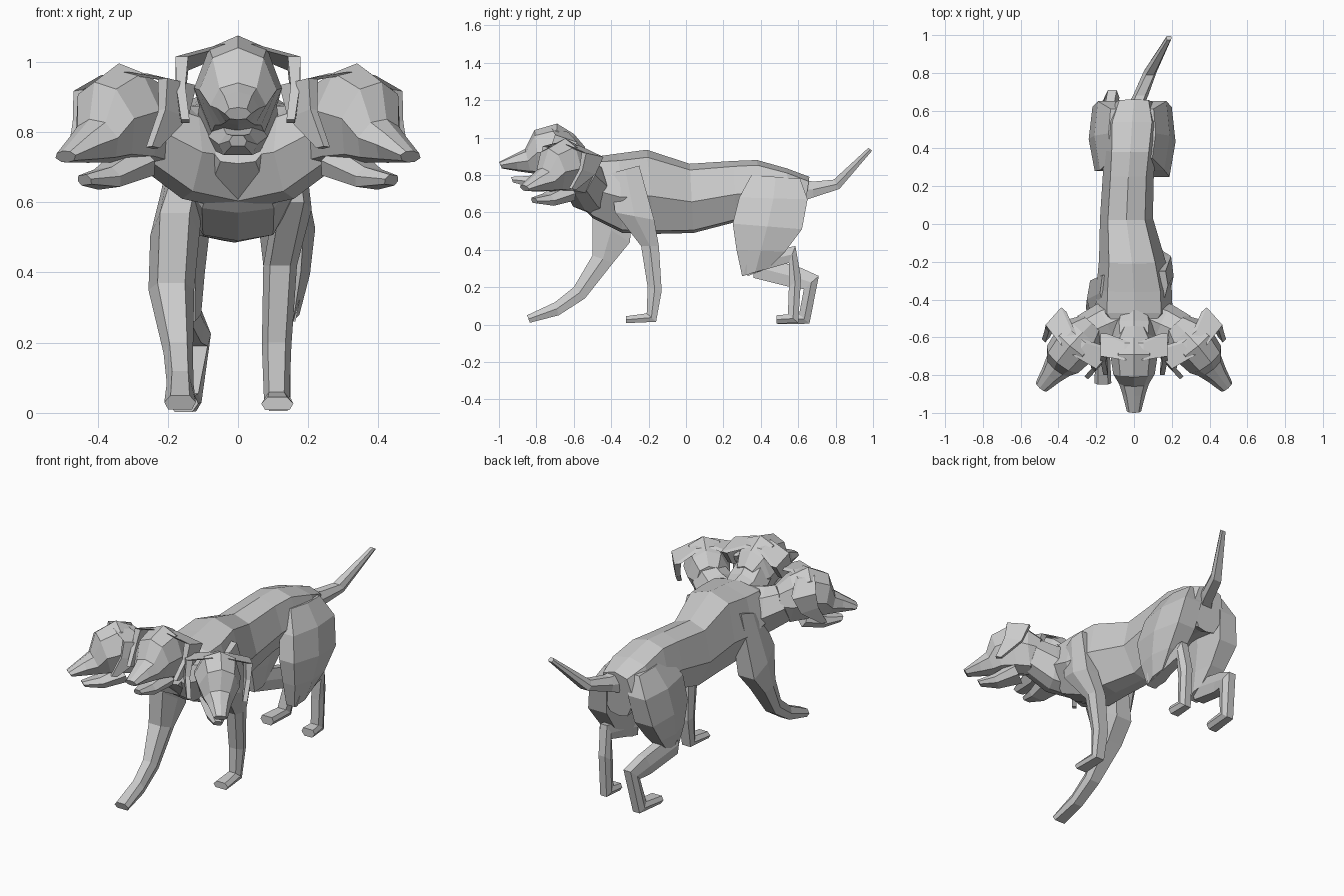
import bpy, bmesh
from math import radians
from mathutils import Matrix, Vector

# Cross-sections: (sideways factor, 0 = edge B .. 1 = edge A)
BODY = [(0, 1), (.7, .91), (1, .45), (.5, .04), (0, 0), (-.5, .04), (-1, .45), (-.7, .91)]
HEAD = [(0, 1), (.66, .88), (1, .5), (.6, .08), (0, 0), (-.6, .08), (-1, .5), (-.66, .88)]
LIMB = [(.6, 1), (1, .5), (.75, 0), (-.75, 0), (-1, .5), (-.6, 1)]
BOX = [(1, 1), (1, 0), (-1, 0), (-1, 1)]


def loft(name, shape, rows, mats=(Matrix(),)):
    """Skin rows of (centre x, half width, yA, zA, yB, zB); one copy per matrix."""
    bm = bmesh.new()
    n = len(shape)
    for m in mats:
        rings = []
        for cx, hw, ya, za, yb, zb in rows:
            rings.append([bm.verts.new(m @ Vector((cx + hw * s, yb + (ya - yb) * t, zb + (za - zb) * t)))
                          for s, t in shape])
        for a, b in zip(rings, rings[1:]):
            for i in range(n):
                j = (i + 1) % n
                bm.faces.new((a[i], a[j], b[j], b[i]))
        bm.faces.new(rings[0])
        bm.faces.new(rings[-1])
    bmesh.ops.recalc_face_normals(bm, faces=bm.faces)
    me = bpy.data.meshes.new(name)
    bm.to_mesh(me)
    bm.free()
    ob = bpy.data.objects.new(name, me)
    bpy.context.collection.objects.link(ob)
    return ob


# Torso, chest to rump
loft("torso", BODY, [
    (0, .10, -.58, .86, -.63, .71),
    (0, .205, -.47, .90, -.50, .57),
    (0, .20, -.36, .915, -.34, .49),
    (-.01, .175, -.21, .935, -.17, .485),
    (-.04, .14, .02, .86, .04, .49),
    (-.03, .135, .25, .875, .27, .55),
    (-.02, .14, .38, .88, .40, .57),
    (-.01, .15, .54, .835, .55, .56),
    (0, .11, .66, .79, .62, .52)])

# Tail
loft("tail", LIMB, [
    (0, .045, .60, .78, .62, .66),
    (.035, .04, .68, .765, .68, .68),
    (.085, .035, .79, .775, .82, .725),
    (.185, .015, .975, .945, .995, .93)])

# Front legs: one planted, one striding
loft("planted_front_leg", LIMB, [
    (.13, .05, -.40, .81, -.25, .85),
    (.155, .055, -.38, .60, -.17, .56),
    (.12, .048, -.24, .42, -.145, .42),
    (.11, .042, -.205, .20, -.13, .18),
    (.11, .036, -.21, .06, -.16, .015),
    (.112, .046, -.32, .045, -.32, .008)])
loft("striding_front_leg", LIMB, [
    (-.13, .05, -.46, .76, -.27, .82),
    (-.18, .07, -.50, .57, -.30, .44),
    (-.19, .065, -.50, .37, -.39, .33),
    (-.17, .042, -.60, .20, -.54, .14),
    (-.165, .038, -.70, .12, -.68, .05),
    (-.165, .045, -.85, .05, -.835, .01)])

# Hind legs: haunch, then shin, hock and foot
for side, label, dy in ((1, "planted", 0), (-1, "bent", .03)):
    loft(label + "_haunch", LIMB, [
        (.08 * side - .01, .045, .35, .80, .61, .78),
        (.125 * side - .01, .075, .285, .68, .65, .67),
        (.15 * side - .01, .08, .25 + dy, .54, .62, .51),
        (.15 * side - .01, .065, .27 + dy, .40, .53, .39),
        (.14 * side - .01, .045, .30 + dy, .26, .44, .30)])
loft("planted_hind_leg", LIMB, [
    (.13, .045, .34, .38, .305, .26),
    (.125, .038, .585, .42, .55, .33),
    (.115, .035, .615, .25, .55, .20),
    (.115, .034, .60, .01, .545, .055),
    (.115, .042, .485, .005, .485, .05)])
loft("bent_hind_leg", LIMB, [
    (-.165, .045, .37, .37, .36, .25),
    (-.135, .04, .60, .31, .56, .20),
    (-.115, .038, .71, .26, .63, .19),
    (-.14, .036, .66, .005, .605, .055),
    (-.155, .042, .49, .003, .49, .05)])

# Three heads: the outer two are turned, lowered copies of the middle one
pivot = Matrix.Translation((0, .68, -.92))
heads, side_necks = [Matrix()], []
for s in (1, -1):
    heads.append(Matrix.Translation((.305 * s, -.63, .845))
                 @ Matrix.Rotation(radians(40 * s), 4, 'Z')
                 @ Matrix.Rotation(radians(9), 4, 'X')
                 @ Matrix.Rotation(radians(6 * s), 4, 'Y') @ pivot)
    side_necks.append(Matrix.Translation((.05 * s, -.49, 0)) @ Matrix.Rotation(radians(66 * s), 4, 'Z'))

loft("middle_neck", HEAD, [
    (0, .08, -.40, .885, -.44, .62),
    (0, .12, -.51, .92, -.55, .69),
    (0, .11, -.61, 1.0, -.66, .76)])
loft("side_necks", HEAD, [
    (0, .10, .03, .87, .03, .58),
    (0, .12, -.10, .875, -.12, .61),
    (0, .105, -.20, .90, -.25, .70)], side_necks)
loft("heads", HEAD, [
    (0, .075, -.54, .95, -.57, .79),
    (0, .115, -.60, 1.02, -.63, .755),
    (0, .125, -.69, 1.075, -.70, .775),
    (0, .11, -.81, 1.04, -.78, .80),
    (0, .08, -.86, .94, -.83, .81),
    (0, .06, -.91, .915, -.90, .82),
    (0, .038, -1.0, .87, -.985, .835)], heads)

# Lower jaws, hanging open
loft("lower_jaws", LIMB, [
    (0, .085, -.72, .83, -.70, .745),
    (0, .055, -.84, .795, -.83, .735),
    (0, .025, -.935, .79, -.925, .76)], heads)

# Hanging ears, both sides of every head
mirror = Matrix.Scale(-1, 4, (1, 0, 0))
loft("ears", BOX, [
    (.03, .02, -.72, 1.05, -.63, 1.03),
    (.16, .018, -.70, 1.015, -.58, .975),
    (.163, .013, -.73, .93, -.64, .89),
    (.15, .012, -.80, .835, -.77, .825)], [h @ m for h in heads for m in (Matrix(), mirror)])
